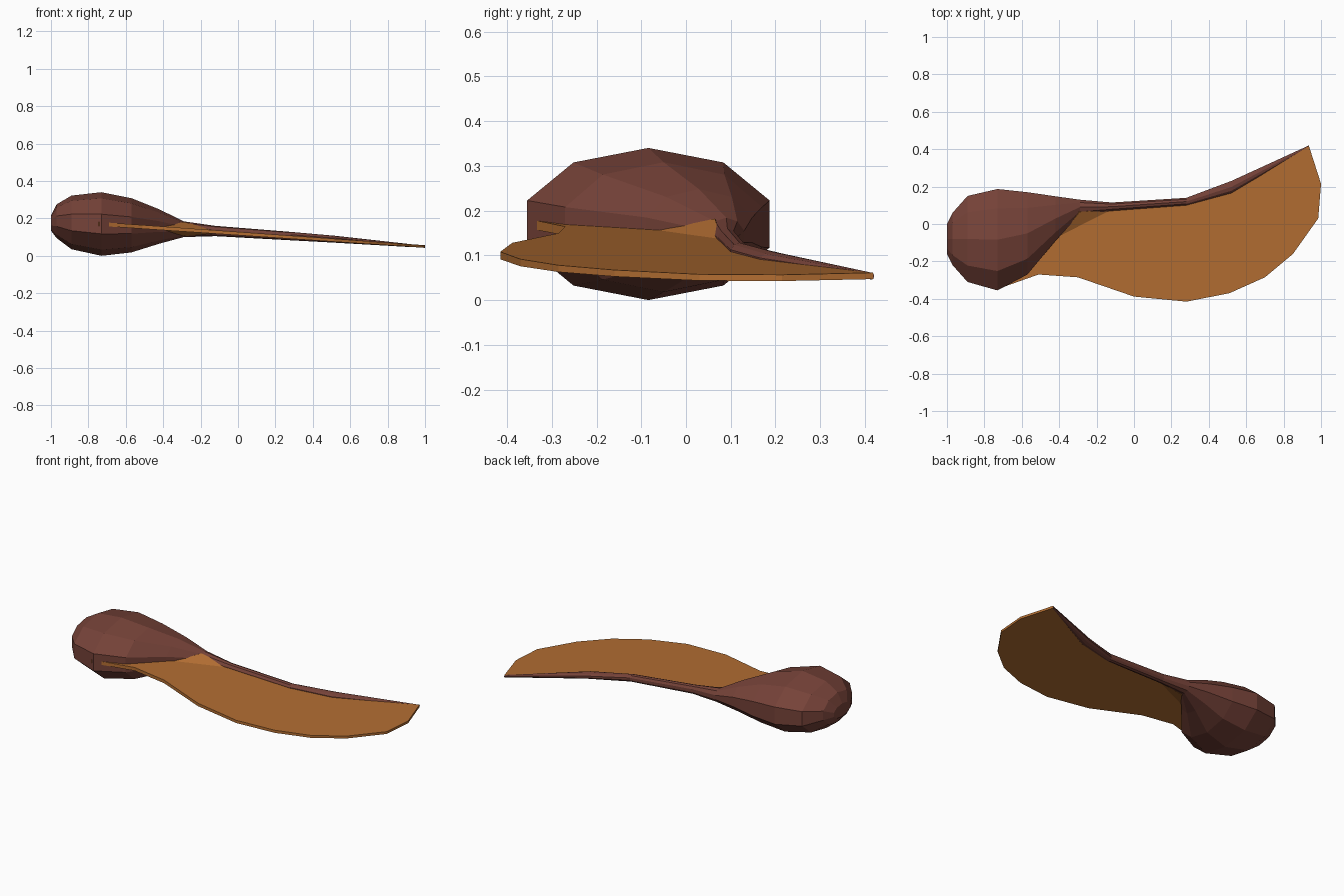
import bpy
import bmesh
from math import cos, sin, pi

if "Cube" in bpy.data.objects:
    bpy.data.objects.remove(bpy.data.objects["Cube"])


def material(name, rgb):
    m = bpy.data.materials.new(name)
    m.diffuse_color = (*rgb, 1)
    m.use_nodes = True
    m.node_tree.nodes["Principled BSDF"].inputs["Base Color"].default_value = m.diffuse_color
    return m


def finish(bm, name, mat):
    bmesh.ops.recalc_face_normals(bm, faces=bm.faces)
    bmesh.ops.triangulate(bm, faces=[f for f in bm.faces if len(f.verts) > 4])
    me = bpy.data.meshes.new(name)
    bm.to_mesh(me)
    bm.free()
    me.materials.append(mat)
    ob = bpy.data.objects.new(name, me)
    bpy.context.collection.objects.link(ob)
    return ob


brown = material("seed_brown", (0.18, 0.055, 0.04))
orange = material("wing_orange", (0.45, 0.155, 0.032))


def wing_top(x):
    return 0.128 - 0.0715 * x


def wing_bottom(x):
    return wing_top(x) - 0.018 + 0.004 * x


# Seed pod tapering into the wing's leading spine: x, y range, z range
sections = [
    (-1.00, -0.16, 0.00, 0.135, 0.215),
    (-0.97, -0.22, 0.06, 0.095, 0.275),
    (-0.89, -0.31, 0.15, 0.035, 0.322),
    (-0.73, -0.355, 0.187, 0.00, 0.34),
    (-0.57, -0.27, 0.170, 0.018, 0.308),
    (-0.42, -0.09, 0.148, 0.065, 0.248),
    (-0.29, 0.05, 0.130, 0.10, 0.184),
    (-0.12, 0.07, 0.115, 0.105, 0.160),
    (0.28, 0.10, 0.140, 0.083, 0.128),
    (0.52, 0.165, 0.230, 0.070, 0.107),
    (0.935, 0.412, 0.420, 0.046, 0.061),
]
SIDES = 10
bm = bmesh.new()
rings = []
for x, y0, y1, z0, z1 in sections:
    ring = []
    for i in range(SIDES):
        a = 2 * pi * (i + 0.5) / SIDES
        # widen so the flat-sided ring reaches its full extents
        ring.append(bm.verts.new((x,
                                  (y0 + y1) / 2 + (y1 - y0) / 2 * cos(a) / cos(pi / SIDES),
                                  (z0 + z1) / 2 + (z1 - z0) / 2 * sin(a))))
    rings.append(ring)
for a, b in zip(rings, rings[1:]):
    for i in range(SIDES):
        j = (i + 1) % SIDES
        bm.faces.new((a[i], a[j], b[j], b[i]))
bm.faces.new(rings[0])
bm.faces.new(rings[-1])
finish(bm, "seed_and_spine", brown)

# Thin papery wing, its rear edge buried in the spine
outline = [
    (-0.745, -0.353), (-0.51, -0.27), (-0.30, -0.285), (0.0, -0.388),
    (0.28, -0.415), (0.51, -0.37), (0.70, -0.285), (0.85, -0.16),
    (0.985, 0.03), (1.0, 0.215), (0.935, 0.418),
    (0.52, 0.19), (0.28, 0.12), (-0.12, 0.095), (-0.42, 0.05), (-0.66, -0.12),
]
bm = bmesh.new()
top = [bm.verts.new((x, y, wing_top(x))) for x, y in outline]
low = [bm.verts.new((x, y, wing_bottom(x))) for x, y in outline]
bm.faces.new(top)
bm.faces.new(low)
for i in range(len(outline)):
    j = (i + 1) % len(outline)
    bm.faces.new((top[i], top[j], low[j], low[i]))
finish(bm, "wing", orange)

# Small webs above and below where the wing meets the pod
for name, surface, peak_z in (("upper_wing_root", wing_top, 0.182),
                              ("lower_wing_root", wing_bottom, 0.105)):
    bm = bmesh.new()
    base = [bm.verts.new((x, y, surface(x)))
            for x, y in ((-0.39, -0.06), (-0.12, 0.077), (-0.36, 0.08))]
    peak = bm.verts.new((-0.29, 0.065, peak_z))
    bm.faces.new(base)
    for i in range(3):
        bm.faces.new((base[i], base[(i + 1) % 3], peak))
    finish(bm, name, orange)
